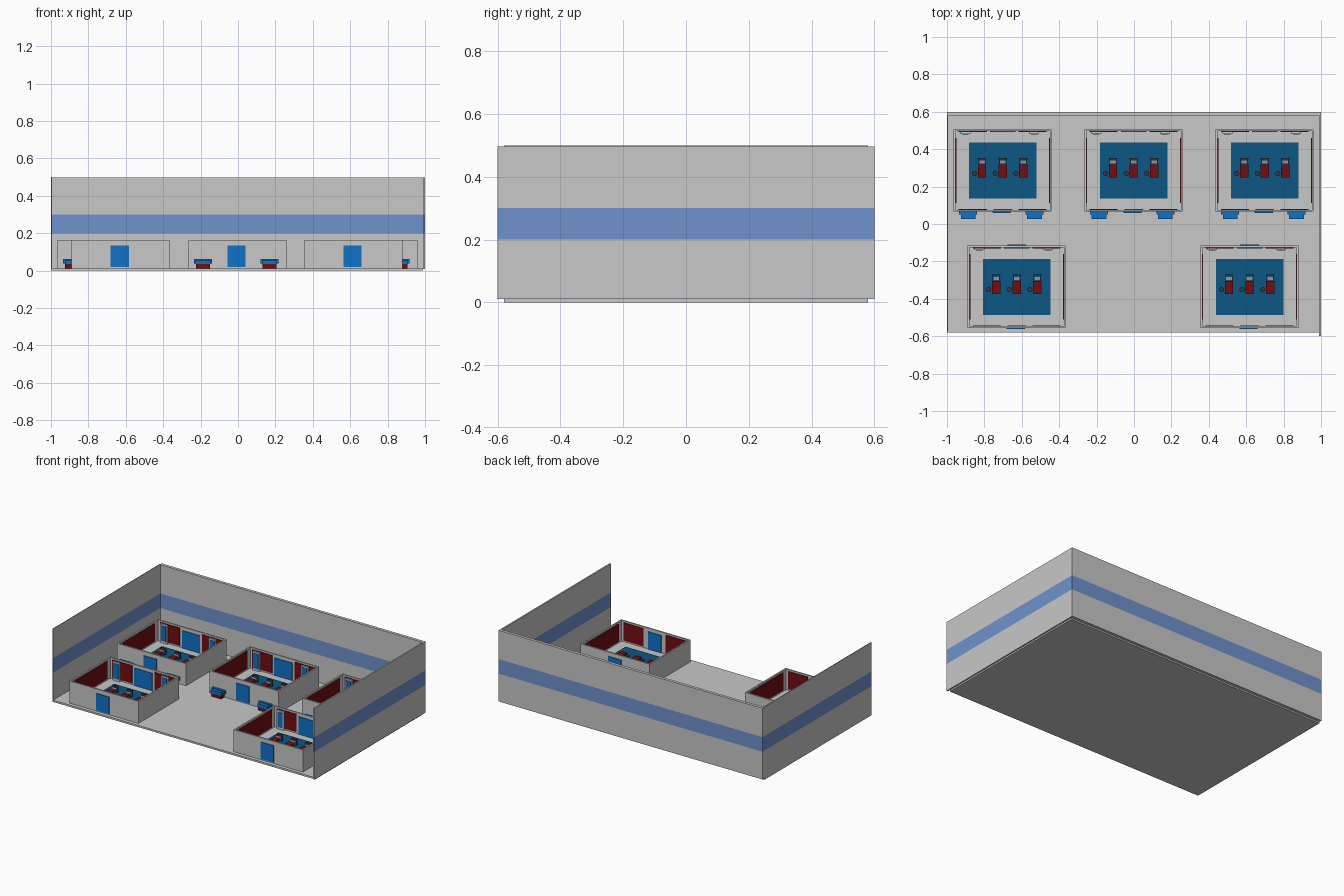
import bpy, bmesh, math
from mathutils import Vector, Matrix

if "Cube" in bpy.data.objects:
    bpy.data.objects.remove(bpy.data.objects["Cube"])


def material(name, rgb):
    m = bpy.data.materials.new(name)
    m.diffuse_color = (*rgb, 1)
    m.use_nodes = True
    m.node_tree.nodes["Principled BSDF"].inputs["Base Color"].default_value = m.diffuse_color
    return m


GREY = material("wall grey", (0.58, 0.58, 0.58))
BAND = material("band blue", (0.16, 0.29, 0.61))
BLUE = material("bright blue", (0.005, 0.17, 0.58))
RUG = material("rug blue", (0.004, 0.093, 0.23))
RED = material("dark red", (0.17, 0.004, 0.006))
DARK = material("charcoal", (0.03, 0.04, 0.05))
PILLOW = material("warm grey", (0.32, 0.29, 0.28))


def finish(name, bm, mats):
    mesh = bpy.data.meshes.new(name)
    bm.to_mesh(mesh)
    bm.free()
    for m in mats:
        mesh.materials.append(m)
    ob = bpy.data.objects.new(name, mesh)
    bpy.context.collection.objects.link(ob)
    return ob


def box_bm(lo, hi):
    bm = bmesh.new()
    lo, hi = Vector(lo), Vector(hi)
    bmesh.ops.create_cube(bm, size=1, matrix=Matrix.Translation((lo + hi) / 2)
                          @ Matrix.Diagonal((*(hi - lo), 1)))
    return bm


def box(name, lo, hi, mat):
    return finish(name, box_bm(lo, hi), [mat])


def cylinder(name, x, y, z0, z1, r, mat):
    bm = bmesh.new()
    bmesh.ops.create_cone(bm, cap_ends=True, segments=12, radius1=r, radius2=r,
                          depth=z1 - z0, matrix=Matrix.Translation((x, y, (z0 + z1) / 2)))
    return finish(name, bm, [mat])


def banded_wall(name, lo, hi):
    """Outer wall cut at two heights, the middle strip coloured."""
    bm = box_bm(lo, hi)
    for z in (0.2, 0.3):
        bmesh.ops.bisect_plane(bm, geom=bm.verts[:] + bm.edges[:] + bm.faces[:],
                               plane_co=(0, 0, z), plane_no=(0, 0, 1))
    for f in bm.faces:
        f.material_index = int(0.2 < f.calc_center_median().z < 0.3)
    return finish(name, bm, [GREY, BAND])


# Hall shell, open at the front
box("hall_floor", (-1, -0.58, 0), (0.99, 0.58, 0.012), GREY)
banded_wall("back_wall", (-1, 0.58, 0.01), (0.99, 0.6, 0.497))
banded_wall("left_wall", (-1, -0.58, 0.01), (-0.995, 0.58, 0.5))
banded_wall("right_wall", (0.99, -0.6, 0.01), (1, 0.6, 0.497))

HX, HY, T = 0.262, 0.22, 0.01     # room half sizes and wall thickness
Z0, Z1 = 0.02, 0.163              # room floor and wall top


def bed(cx, cy):
    box("bed_frame", (cx - 0.02, cy - 0.036, 0.03), (cx + 0.02, cy + 0.06, 0.04), BLUE)
    for dx in (-0.016, 0.016):
        for dy in (-0.03, 0.054):
            box("bed_leg", (cx + dx - 0.003, cy + dy - 0.003, Z0),
                (cx + dx + 0.003, cy + dy + 0.003, 0.03), DARK)
    box("bed_blanket", (cx - 0.022, cy - 0.038, 0.04), (cx + 0.022, cy + 0.032, 0.05), RED)
    box("bed_pillow", (cx - 0.018, cy + 0.034, 0.04), (cx + 0.018, cy + 0.056, 0.052), PILLOW)
    box("bed_headboard", (cx - 0.022, cy + 0.06, Z0), (cx + 0.022, cy + 0.066, 0.065), DARK)
    cylinder("stool_post", cx - 0.04, cy - 0.015, Z0, 0.038, 0.005, DARK)
    cylinder("stool_seat", cx - 0.04, cy - 0.015, 0.038, 0.044, 0.014, DARK)


def room(cx, cy, benches, back_door):
    box("room_floor", (cx - HX, cy - HY, 0.012), (cx + HX, cy + HY, Z0), GREY)
    for s in (-1, 1):
        # long and short walls
        y = sorted((cy + s * HY, cy + s * (HY - T)))
        box("room_long_wall", (cx - HX, y[0], Z0), (cx + HX, y[1], Z1), GREY)
        x = sorted((cx + s * HX, cx + s * (HX - T)))
        box("room_side_wall", (x[0], cy - HY + T, Z0), (x[1], cy + HY - T, Z1), GREY)
        # red lining on all inner faces
        x = sorted((cx + s * (HX - T), cx + s * (HX - T - 0.004)))
        box("side_lining", (x[0], cy - 0.175, 0.03), (x[1], cy + 0.175, 0.152), RED)
        y = sorted((cy + s * (HY - T), cy + s * (HY - T - 0.004)))
        for side in (-1, 1):
            x = sorted((cx + side * 0.085, cx + side * 0.235))
            box("long_lining", (x[0], y[0], 0.03), (x[1], y[1], 0.152), RED)
        # inner door panels
        w = 0.05 if s < 0 else 0.068
        box("inner_door", (cx - w, y[0], Z0), (cx + w, y[1], 0.14), BLUE)
    # outer doors
    box("front_door", (cx - 0.055, cy - HY - 0.006, Z0), (cx + 0.043, cy - HY, 0.135), BLUE)
    if back_door:
        box("back_door", (cx - 0.05, cy + HY, Z0), (cx + 0.05, cy + HY + 0.006, 0.135), BLUE)
    # tall framed panels on the back wall
    for dx in (-0.2, 0.168):
        y = cy + HY - T
        box("cabinet", (cx + dx - 0.027, y - 0.014, Z0), (cx + dx + 0.027, y, 0.148), GREY)
        box("cabinet_front", (cx + dx - 0.018, y - 0.017, 0.035),
            (cx + dx + 0.018, y - 0.014, 0.138), BLUE)
    # rug with a row of beds
    box("rug", (cx - 0.18, cy - 0.15, Z0), (cx + 0.18, cy + 0.15, 0.024), RUG)
    for i in (-1, 0, 1):
        bed(cx + i * 0.11, cy)
    # benches outside the front wall
    if benches:
        for dx in (-0.185, 0.17):
            x, y = cx + dx, cy - HY
            box("bench_base", (x - 0.037, y - 0.035, 0.012), (x + 0.037, y, 0.035), RED)
            box("bench_seat", (x - 0.039, y - 0.04, 0.035), (x + 0.039, y, 0.058), BLUE)
            box("bench_back", (x - 0.048, y - 0.016, 0.037), (x + 0.048, y, 0.062), BLUE)


for x in (-0.702, -0.002, 0.699):
    room(x, 0.286, True, False)
for x in (-0.627, 0.618):
    room(x, -0.336, False, True)
